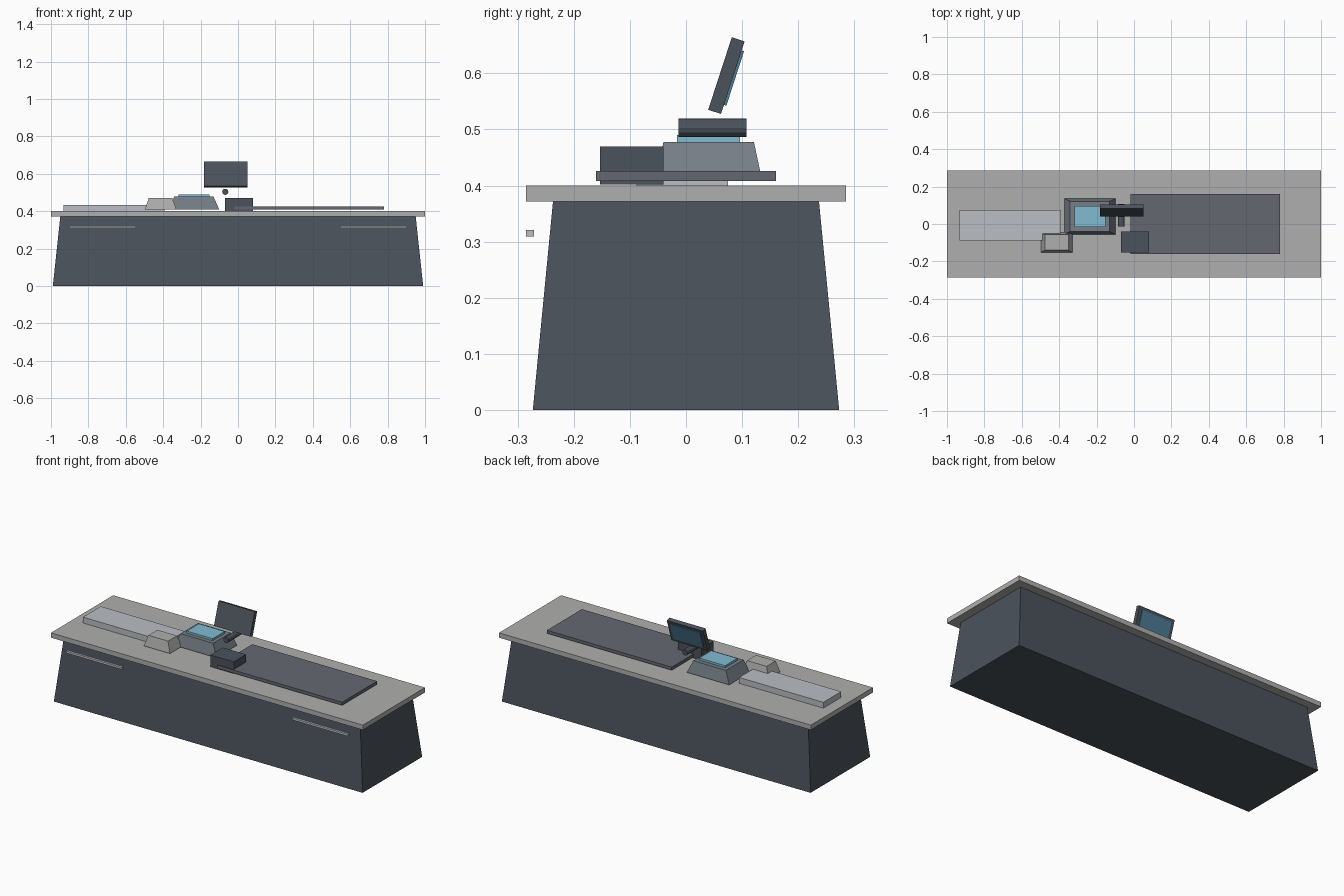
import bpy, bmesh, math
from mathutils import Matrix, Vector

if "Cube" in bpy.data.objects:
    bpy.data.objects.remove(bpy.data.objects["Cube"])


def material(name, rgb):
    m = bpy.data.materials.new(name)
    m.diffuse_color = (*rgb, 1)
    m.use_nodes = True
    m.node_tree.nodes["Principled BSDF"].inputs["Base Color"].default_value = m.diffuse_color
    return m


DARK = material("dark_slate", (0.07, 0.085, 0.105))
STONE = material("stone_grey", (0.43, 0.43, 0.425))
BELT = material("belt_grey", (0.127, 0.138, 0.16))
PALE = material("pale_metal", (0.49, 0.51, 0.54))
MID = material("mid_grey", (0.18, 0.21, 0.24))
GLASS = material("blue_glass", (0.22, 0.5, 0.64))
SCREEN = material("screen_blue", (0.075, 0.2, 0.3))


def finish(name, bm, mat, matrix=None):
    bmesh.ops.recalc_face_normals(bm, faces=bm.faces)
    me = bpy.data.meshes.new(name)
    bm.to_mesh(me)
    bm.free()
    me.materials.append(mat)
    ob = bpy.data.objects.new(name, me)
    if matrix:
        ob.matrix_world = matrix
    bpy.context.collection.objects.link(ob)
    return ob


def block(name, x, y, z, mat, inset=(0, 0), matrix=None):
    """Box between the given ranges; inset draws the top in on x and y."""
    lo, hi = Vector((x[0], y[0], z[0])), Vector((x[1], y[1], z[1]))
    mid, size = (lo + hi) / 2, hi - lo
    bm = bmesh.new()
    bmesh.ops.create_cube(bm, size=1)
    for v in bm.verts:
        top = v.co.z > 0
        for i in range(3):
            taper = 2 * inset[i] if top and i < 2 else 0
            v.co[i] = mid[i] + v.co[i] * (size[i] - taper)
    return finish(name, bm, mat, matrix)


# cabinet and counter
block("cabinet", (-0.99, 0.99), (-0.273, 0.273), (0, 0.372), DARK, (0.04, 0.036))
block("countertop", (-1, 1), (-0.285, 0.285), (0.372, 0.4), STONE)

# front trim bars
for side, x in (("left", (-0.904, -0.545)), ("right", (0.545, 0.904))):
    block(side + "_trim_bar", x, (-0.285, -0.271), (0.309, 0.321), PALE)

# belt and bagging tray
block("conveyor_belt", (-0.02, 0.78), (-0.16, 0.16), (0.408, 0.426), BELT)
block("bagging_tray", (-0.933, -0.393), (-0.088, 0.075), (0.4, 0.434), PALE)

# scanner with glass
block("scanner_body", (-0.372, -0.1), (-0.055, 0.136), (0.408, 0.478), MID, (0.031, 0.015))
block("scanner_glass", (-0.318, -0.152), (-0.016, 0.096), (0.478, 0.49), GLASS)

# keypad and printer
block("keypad", (-0.498, -0.33), (-0.152, -0.045), (0.408, 0.47), STONE, (0.021, 0.012))
block("receipt_printer", (-0.07, 0.08), (-0.153, -0.04), (0.402, 0.47), DARK)

# hinge cylinder lying along y
bm = bmesh.new()
bmesh.ops.create_cone(bm, cap_ends=True, segments=12, radius1=0.0165, radius2=0.0165, depth=0.121)
finish("monitor_hinge", bm, DARK,
       Matrix.Translation((-0.068, 0.0475, 0.503)) @ Matrix.Rotation(math.pi / 2, 4, 'X'))

# tilted monitor, screen faces the back
tilt = Matrix.Translation((-0.066, 0.072, 0.596)) @ Matrix.Rotation(math.radians(-18), 4, 'X')
block("monitor_case", (-0.116, 0.116), (-0.012, 0.012), (-0.068, 0.068), DARK, matrix=tilt)
block("monitor_screen", (-0.096, 0.096), (0.01, 0.0165), (-0.051, 0.051), SCREEN, matrix=tilt)
